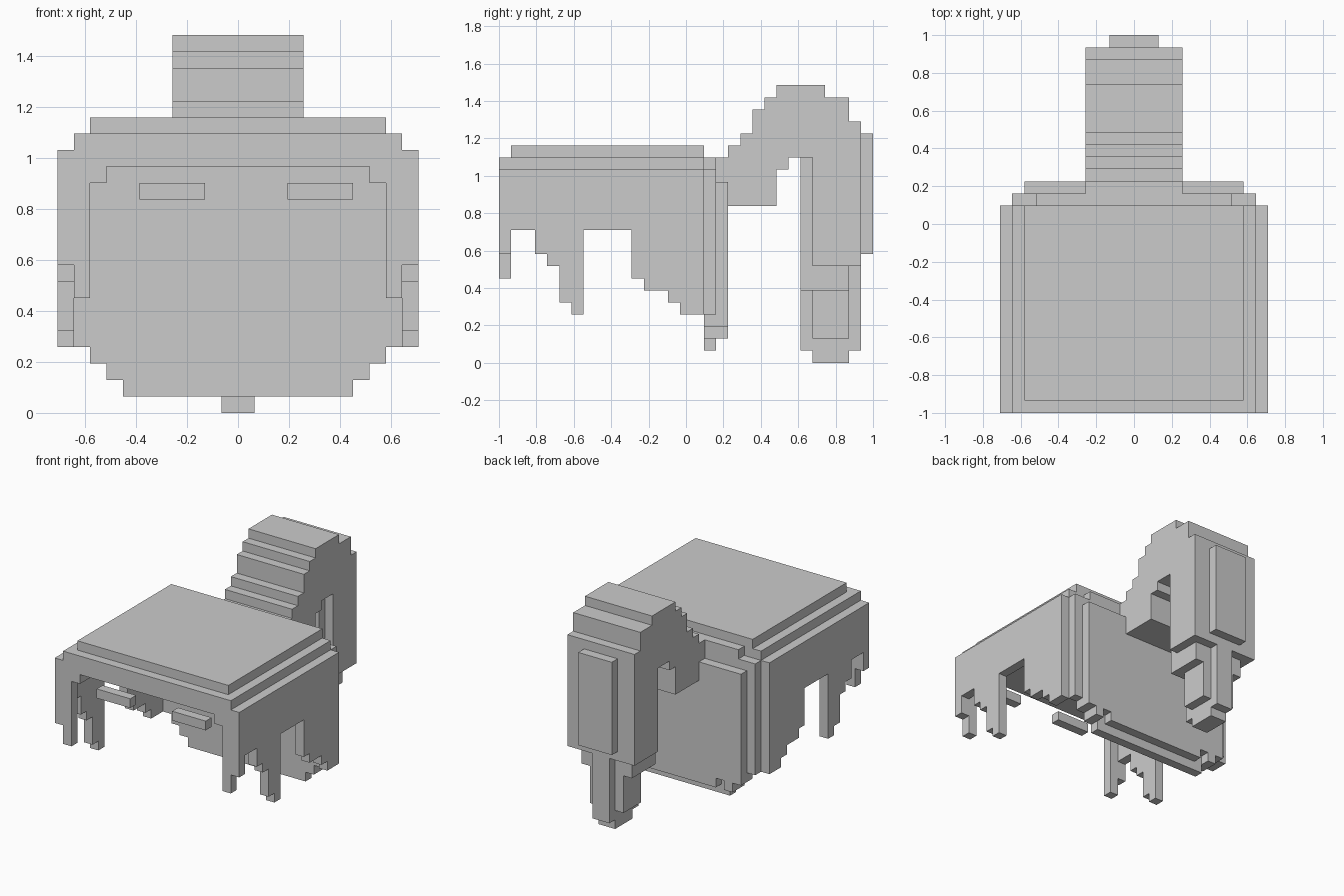
import bpy, bmesh

U = 2 / 31          # one block of the stepped grid
DEPTH = 31          # total blocks along y

if "Cube" in bpy.data.objects:
    bpy.data.objects.remove(bpy.data.objects["Cube"], do_unlink=True)

grey = bpy.data.materials.new("plain grey")
grey.use_nodes = True
colour = (0.6, 0.6, 0.6, 1)
grey.diffuse_color = colour
grey.node_tree.nodes["Principled BSDF"].inputs["Base Color"].default_value = colour


def prism(name, axis, outline, start, end):
    """Extrude a 2D outline (in blocks) along an axis from start to end."""
    place = {"x": lambda a, b, c: (c, a, b),
             "y": lambda a, b, c: (a, c, b),
             "z": lambda a, b, c: (a, b, c)}[axis]

    def world(a, b, c):
        x, y, z = place(a, b, c)
        return (x * U, (y - DEPTH / 2) * U, z * U)

    bm = bmesh.new()
    face = bm.faces.new([bm.verts.new(world(a, b, start)) for a, b in outline])
    made = bmesh.ops.extrude_face_region(bm, geom=[face])
    top = [v for v in made["geom"] if isinstance(v, bmesh.types.BMVert)]
    shift = [p - q for p, q in zip(world(0, 0, end), world(0, 0, start))]
    bmesh.ops.translate(bm, verts=top, vec=shift)
    bmesh.ops.recalc_face_normals(bm, faces=bm.faces)
    mesh = bpy.data.meshes.new(name)
    bm.to_mesh(mesh)
    bm.free()
    mesh.materials.append(grey)
    obj = bpy.data.objects.new(name, mesh)
    bpy.context.collection.objects.link(obj)
    return obj


def box(name, x, y, z):
    return prism(name, "z", [(x[0], y[0]), (x[1], y[0]), (x[1], y[1]), (x[0], y[1])], *z)


def mirrored(half):
    """Complete a +x half outline across x = 0."""
    return half + [(-a, b) for a, b in reversed(half)]


def stairs(steps):
    """Turn (start, end, height) steps into corner points."""
    return [p for a, b, h in steps for p in ((a, h), (b, h))]


# Cap: top plate on a thick crown with stepped lower corners
box("top_plate", (-9, 9), (1, 17), (17, 18))
prism("crown", "y", mirrored([(10, 17), (10, 14), (8, 14), (8, 15)]), 1, 17)

# Side walls with ragged hanging strands
strands = stairs([(0, 1, 9), (1, 3, 11), (3, 4, 9), (4, 5, 8), (5, 6, 5), (6, 7, 4),
                  (7, 11, 11), (11, 12, 7), (12, 14, 6), (14, 15, 5), (15, 17, 4)])
for side, x in (("left", 10), ("right", -11)):
    prism(side + "_side_wall", "x", strands + [(17, 16), (0, 16)], x, x + 1)

# Front fringe framing the face opening
prism("front_fringe", "y",
      mirrored([(10, 17), (10, 7), (9, 7), (9, 14), (8, 14), (8, 15)]), 0, 1)

# Eyebrow bars
box("left_eyebrow", (3, 7), (0, 1), (13, 14))
box("right_eyebrow", (-6, -2), (0, 1), (13, 14))

# Back wall in two stepped layers
prism("back_wall", "y", mirrored([(8, 17), (8, 16), (10, 16), (10, 4), (9, 4), (9, 3),
                                  (8, 3), (8, 2), (7, 2), (7, 1)]), 17, 18)
prism("back_panel", "y", mirrored([(9, 15), (9, 3), (8, 3), (8, 2), (7, 2), (7, 3),
                                   (6, 3), (6, 2)]), 18, 19)

# Ponytail: arched main body
arch_top = stairs([(18, 19, 17), (19, 20, 18), (20, 21, 19), (21, 22, 21), (22, 23, 22),
                   (23, 27, 23), (27, 29, 22), (29, 30, 20)])
arch_under = [(30, 8), (26, 8), (26, 17), (24, 17), (24, 16), (23, 16), (23, 13), (18, 13)]
prism("ponytail_arch", "x", arch_top + arch_under, -4, 4)
box("ponytail_outer_plate", (-2, 2), (30, 31), (9, 19))
box("ponytail_inner_plate", (-3, 3), (25, 26), (8, 17))

# Ponytail: tapering tip
box("tip_upper", (-3, 3), (25, 29), (6, 8))
box("tip_middle", (-2, 2), (26, 29), (2, 6))
prism("tip_core", "x", [(25, 6), (25, 1), (26, 1), (26, 0), (29, 0), (29, 1),
                        (30, 1), (30, 8), (29, 8), (29, 6)], -1, 1)
